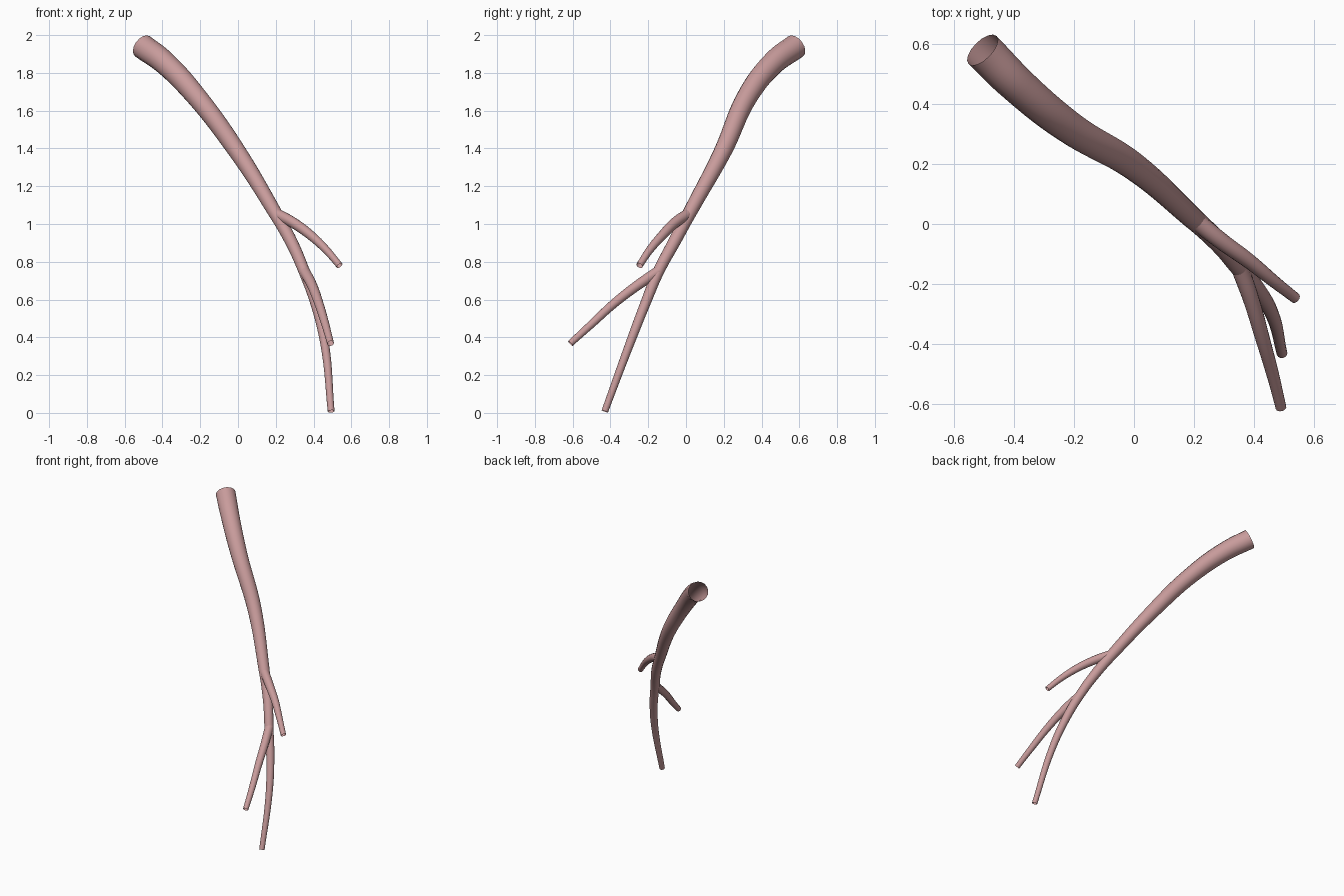
import bpy

cube = bpy.data.objects.get("Cube")
if cube:
    bpy.data.objects.remove(cube, do_unlink=True)

# Dusty pink tissue colour
pink = bpy.data.materials.new("dusty_pink")
pink.use_nodes = True
colour = (0.58, 0.33, 0.33, 1)
pink.diffuse_color = colour
pink.node_tree.nodes["Principled BSDF"].inputs["Base Color"].default_value = colour


def tube(name, path):
    """Open-ended tapering tube through (x, y, z, radius) points."""
    curve = bpy.data.curves.new(name, "CURVE")
    curve.dimensions = "3D"
    curve.resolution_u = 8
    curve.bevel_depth = 1
    curve.bevel_resolution = 6
    curve.use_fill_caps = False
    spline = curve.splines.new("BEZIER")
    spline.radius_interpolation = "CARDINAL"
    spline.bezier_points.add(len(path) - 1)
    for point, (x, y, z, radius) in zip(spline.bezier_points, path):
        point.co = (x, y, z)
        point.radius = radius
        point.handle_left_type = point.handle_right_type = "AUTO"
    curve.materials.append(pink)
    obj = bpy.data.objects.new(name, curve)
    bpy.context.collection.objects.link(obj)
    bpy.ops.object.select_all(action="DESELECT")
    obj.select_set(True)
    bpy.context.view_layer.objects.active = obj
    bpy.ops.object.convert(target="MESH")
    bpy.ops.object.shade_smooth()
    return obj


# Main vessel, from the wide upper mouth down to the lowest tip
tube("main_vessel", [
    (-0.505, 0.58, 1.94, 0.066),
    (-0.39, 0.465, 1.855, 0.062),
    (-0.22, 0.325, 1.675, 0.055),
    (-0.005, 0.195, 1.385, 0.047),
    (0.19, 0.025, 1.07, 0.037),
    (0.285, -0.065, 0.9, 0.033),
    (0.35, -0.145, 0.75, 0.03),
    (0.41, -0.215, 0.58, 0.027),
    (0.46, -0.3, 0.36, 0.023),
    (0.493, -0.43, 0.008, 0.018),
])

# Upper side branch
tube("upper_branch", [
    (0.2, 0.015, 1.055, 0.03),
    (0.295, -0.06, 1.005, 0.028),
    (0.385, -0.125, 0.94, 0.025),
    (0.465, -0.19, 0.865, 0.021),
    (0.538, -0.247, 0.78, 0.018),
])

# Lower side branch reaching forward
tube("lower_branch", [
    (0.352, -0.145, 0.75, 0.029),
    (0.39, -0.25, 0.68, 0.027),
    (0.428, -0.38, 0.58, 0.024),
    (0.462, -0.5, 0.47, 0.021),
    (0.49, -0.612, 0.368, 0.018),
])
